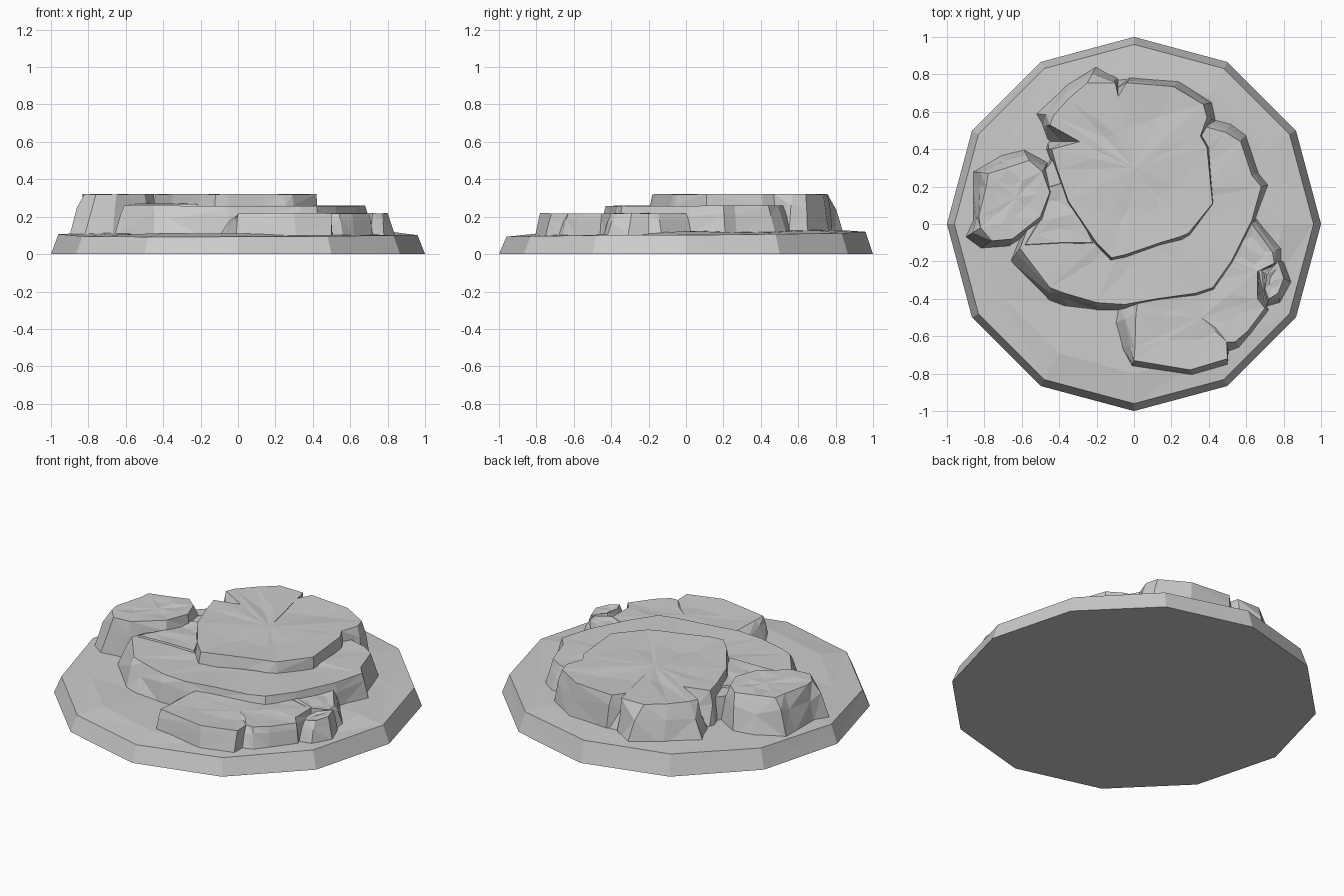
import bpy, bmesh, random
from math import sin, cos, pi

random.seed(4)


def finish(name, bm):
    bmesh.ops.recalc_face_normals(bm, faces=bm.faces)
    bmesh.ops.triangulate(bm, faces=[f for f in bm.faces if len(f.verts) == 4])
    mesh = bpy.data.meshes.new(name)
    bm.to_mesh(mesh)
    bm.free()
    bpy.context.collection.objects.link(bpy.data.objects.new(name, mesh))


def bridge(bm, lower, upper):
    n = len(lower)
    for i in range(n):
        j = (i + 1) % n
        bm.faces.new((lower[i], lower[j], upper[j], upper[i]))


def fan(bm, ring, centre):
    c = bm.verts.new(centre)
    for i in range(len(ring)):
        bm.faces.new((ring[i], ring[(i + 1) % len(ring)], c))


def slab(name, z, centre, pts, foot=0.1):
    """Rock slab: each point is top x, top y and the outward spread of its foot."""
    bm = bmesh.new()
    cx, cy = centre
    low, mid, top, inner = [], [], [], []
    for x, y, dx, dy in pts:
        t = random.uniform(0.3, 0.55)
        low.append(bm.verts.new((x + dx, y + dy, foot)))
        mid.append(bm.verts.new((x + dx * t, y + dy * t,
                                 foot + (z - foot) * random.uniform(0.55, 0.75))))
        top.append(bm.verts.new((x, y, z - random.uniform(0, 0.004))))
        s = random.uniform(0.4, 0.65)
        inner.append(bm.verts.new((cx + (x - cx) * s, cy + (y - cy) * s,
                                   z - random.uniform(0, 0.012))))
    bridge(bm, low, mid)
    bridge(bm, mid, top)
    bridge(bm, top, inner)
    fan(bm, inner, (cx, cy, z - 0.004))
    bm.faces.new(low[::-1])
    finish(name, bm)


# Twelve-sided ground disc with a bevelled rim and slightly uneven top
bm = bmesh.new()
rings = []
for r, h, jitter in ((1, 0, 0), (0.96, 0.104, 0.004), (0.8, 0.115, 0.009), (0.5, 0.12, 0.005)):
    ring = []
    for k in range(12):
        a = k * pi / 6
        z = h + (0.012 * sin(a) if h else 0) + random.uniform(-jitter, jitter)
        ring.append(bm.verts.new((r * cos(a), r * sin(a), z)))
    rings.append(ring)
for a, b in zip(rings, rings[1:]):
    bridge(bm, a, b)
fan(bm, rings[-1], (0, 0, 0.12))
bm.faces.new(rings[0][::-1])
finish("ground_disc", bm)

# Highest slab at the back
slab("top_slab", 0.322, (0, 0.3), [
    (0.42, 0.11, 0.01, 0), (0.39, 0.41, 0.02, 0), (0.355, 0.47, 0.02, 0.01),
    (0.39, 0.57, 0.05, -0.02), (0.37, 0.64, 0.05, 0.01), (0.21, 0.735, 0.03, 0.03),
    (-0.04, 0.755, 0.02, 0.03), (-0.085, 0.68, 0, 0.1), (-0.1, 0.755, -0.01, 0.04),
    (-0.25, 0.755, 0.05, 0.09), (-0.35, 0.67, -0.02, 0.07), (-0.43, 0.58, -0.1, 0.01),
    (-0.45, 0.53, -0.04, -0.01), (-0.29, 0.44, -0.17, 0), (-0.44, 0.40, -0.03, 0),
    (-0.41, 0.29, -0.02, 0), (-0.35, 0.12, -0.02, -0.02), (-0.2, -0.1, -0.02, -0.02),
    (-0.12, -0.18, -0.01, -0.03), (-0.05, -0.165, 0, -0.03), (0.14, -0.1, 0, -0.02),
    (0.24, -0.07, 0.03, -0.03), (0.29, -0.05, 0.02, -0.02)])

# Raised rock on the left
slab("left_rock", 0.322, (-0.63, 0.14), [
    (-0.45, 0.17, 0.01, 0), (-0.49, 0.28, 0.03, 0.05), (-0.56, 0.34, -0.03, 0.06),
    (-0.68, 0.3, -0.03, 0.07), (-0.78, 0.27, -0.08, 0.01), (-0.79, 0.2, -0.07, 0),
    (-0.83, 0.04, -0.03, -0.02), (-0.82, -0.02, -0.08, -0.05), (-0.76, -0.09, -0.06, -0.04),
    (-0.65, -0.08, -0.02, -0.04), (-0.5, 0.04, 0.02, -0.04)])

# Wide middle terrace beneath the top slab
slab("middle_terrace", 0.26, (0.02, 0.08), [
    (0.63, 0.02, 0.02, 0), (0.68, 0.2, 0.04, 0.01), (0.63, 0.26, 0.04, 0.01),
    (0.57, 0.44, 0.03, 0.04), (0.49, 0.49, 0.03, 0.05), (0.38, 0.52, 0.03, 0.05),
    (0.1, 0.6, 0, 0.03), (-0.3, 0.5, 0, 0.03), (-0.42, 0.36, 0, 0.02),
    (-0.53, 0.22, 0, 0.02), (-0.56, 0, -0.02, 0), (-0.61, -0.13, -0.05, -0.07),
    (-0.45, -0.34, 0, -0.07), (-0.37, -0.37, 0, -0.07), (-0.2, -0.42, 0, -0.04),
    (-0.05, -0.43, 0, -0.03), (0.12, -0.4, 0.01, -0.02), (0.33, -0.37, 0.01, -0.03),
    (0.42, -0.34, 0.01, -0.02), (0.52, -0.2, 0.01, -0.01)])

# Raised lip running along the left edge of the terrace
slab("terrace_lip", 0.272, (-0.43, 0.03), [
    (-0.3, 0.06, 0.01, 0), (-0.38, 0.22, 0, 0.01), (-0.5, 0.18, -0.02, 0.01),
    (-0.5, 0.02, -0.02, 0), (-0.58, -0.11, -0.02, -0.01), (-0.4, -0.1, 0, -0.02),
    (-0.22, -0.1, 0.01, -0.01)], foot=0.2)

# Low front step and the ledge joining it to the terrace
slab("front_step", 0.22, (0.36, -0.5), [
    (0.66, -0.25, 0.01, 0), (0.66, -0.4, 0.04, -0.02), (0.7, -0.45, 0.02, -0.01),
    (0.61, -0.57, 0.01, -0.02), (0.54, -0.63, 0.02, -0.03), (0.495, -0.63, 0.01, -0.05),
    (0.5, -0.72, 0, -0.03), (0.3, -0.78, 0.01, -0.025), (0, -0.73, -0.01, -0.03),
    (0.005, -0.66, -0.07, 0), (0.01, -0.48, -0.11, -0.05), (0.02, -0.42, -0.1, 0),
    (0.3, -0.34, 0, 0), (0.5, -0.18, 0, 0)])
slab("right_ledge", 0.22, (0.63, -0.14), [
    (0.74, -0.15, 0.05, 0.02), (0.63, 0.0, 0.03, 0.03), (0.52, -0.05, 0, 0),
    (0.5, -0.22, 0, 0), (0.65, -0.26, 0, 0), (0.75, -0.21, 0.04, 0)])

# Small boulder at the right edge
slab("small_boulder", 0.22, (0.75, -0.3), [
    (0.8, -0.29, 0.04, -0.02), (0.77, -0.2, 0.03, 0), (0.71, -0.27, -0.03, 0.02),
    (0.7, -0.35, -0.01, 0), (0.72, -0.4, -0.01, -0.04), (0.77, -0.37, 0.01, -0.05)])
